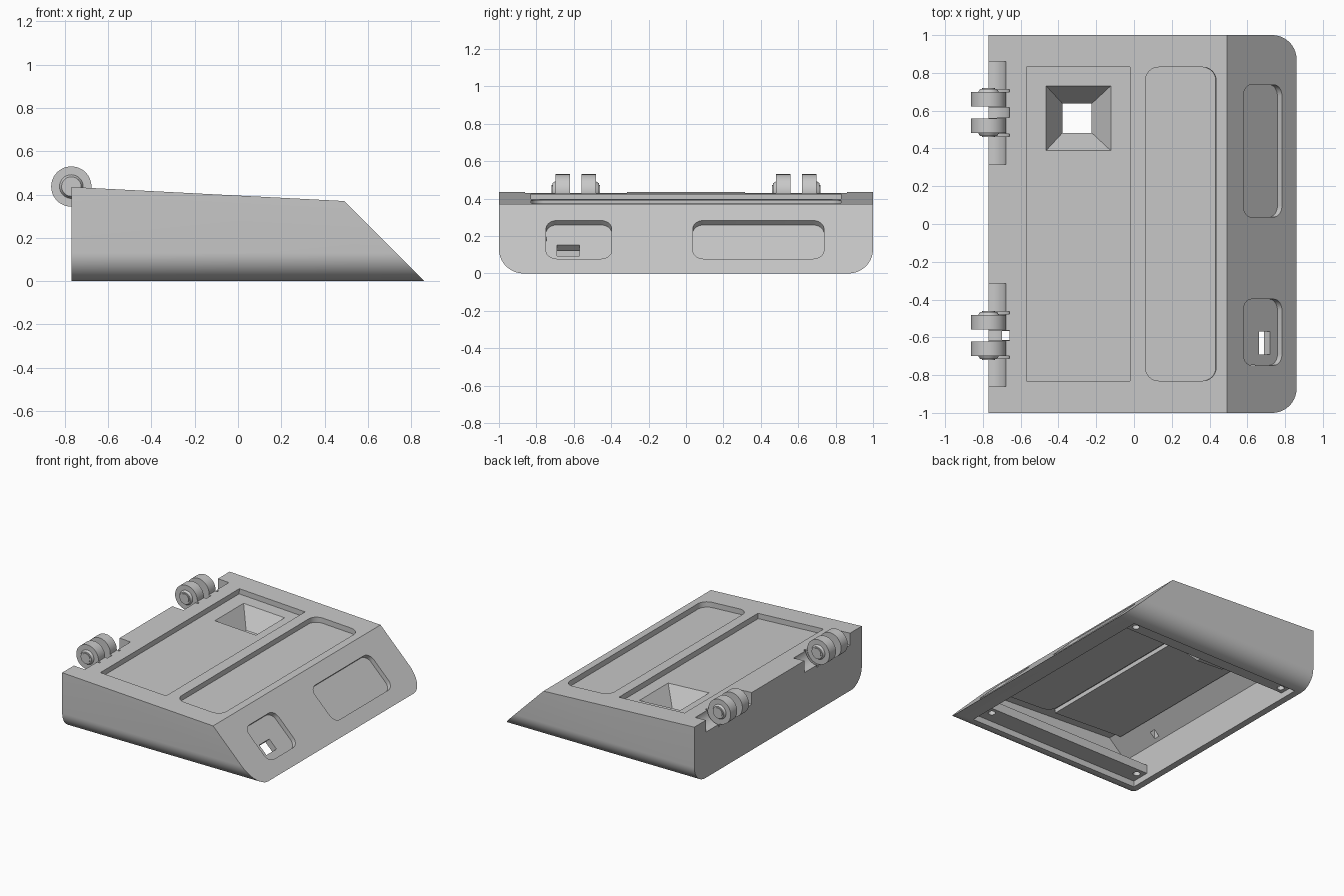
import bpy, bmesh, math
from mathutils import Matrix, Vector

cube = bpy.data.objects.get("Cube")
if cube:
    bpy.data.objects.remove(cube, do_unlink=True)

grey = bpy.data.materials.new("plain grey")
grey.use_nodes = True
COLOUR = (0.58, 0.58, 0.58, 1)
grey.diffuse_color = COLOUR
grey.node_tree.nodes["Principled BSDF"].inputs["Base Color"].default_value = COLOUR

# Corners of the side profile: upper left, upper right and the low tip
LEFT, RIGHT, TIP = Vector((-0.77, 0, 0.435)), Vector((0.492, 0, 0.37)), Vector((0.861, 0, 0))


def frame(a, b, t):
    """Matrix whose x runs from a to b, y is world y and z is the outward normal."""
    u, v = (b - a).normalized(), Vector((0, 1, 0))
    m = Matrix((u, v, u.cross(v))).transposed().to_4x4()
    m.translation = a.lerp(b, t)
    return m


def frame_at(a, b, x):
    return frame(a, b, (x - a.x) / (b.x - a.x))


def finish(name, bm, matrix):
    bmesh.ops.transform(bm, matrix=matrix, verts=bm.verts)
    bmesh.ops.recalc_face_normals(bm, faces=bm.faces)
    mesh = bpy.data.meshes.new(name)
    bm.to_mesh(mesh)
    bm.free()
    mesh.materials.append(grey)
    ob = bpy.data.objects.new(name, mesh)
    bpy.context.collection.objects.link(ob)
    return ob


def outline(w, h, r, seg=8):
    """Rectangle outline with rounded corners."""
    if r == 0:
        return [(w / 2, h / 2), (-w / 2, h / 2), (-w / 2, -h / 2), (w / 2, -h / 2)]
    pts = []
    for q, (sx, sy) in enumerate([(1, 1), (-1, 1), (-1, -1), (1, -1)]):
        for i in range(seg + 1):
            a = math.pi / 2 * (q + i / seg)
            pts.append((sx * (w / 2 - r) + r * math.cos(a), sy * (h / 2 - r) + r * math.sin(a)))
    return pts


def extrude(pts, z0, z1):
    bm = bmesh.new()
    face = bm.faces.new([bm.verts.new((x, y, z0)) for x, y in pts])
    geo = bmesh.ops.extrude_face_region(bm, geom=[face])["geom"]
    bmesh.ops.translate(bm, vec=(0, 0, z1 - z0), verts=[g for g in geo if isinstance(g, bmesh.types.BMVert)])
    return bm


def plate(name, matrix, w, h, r, z0, z1):
    return finish(name, extrude(outline(w, h, r), z0, z1), matrix)


def box(name, x0, x1, y0, y1, z0, z1):
    m = Matrix.Translation(((x0 + x1) / 2, (y0 + y1) / 2, 0))
    return plate(name, m, x1 - x0, abs(y1 - y0), 0, z0, z1)


def cone(name, matrix, r0, r1, z0, z1, seg=48):
    bm = bmesh.new()
    bmesh.ops.create_cone(bm, cap_ends=True, segments=seg, radius1=r0, radius2=r1, depth=z1 - z0)
    return finish(name, bm, matrix @ Matrix.Translation((0, 0, (z0 + z1) / 2)))


def rod(name, y, side, z0, z1, r0, r1):
    """Tapered cylinder on the hinge axis, starting at y and pointing to one side."""
    m = Matrix.Translation((LEFT.x, y, LEFT.z + 0.002)) @ Matrix.Rotation(-side * math.pi / 2, 4, 'X')
    return cone(name, m, r0, r1, z0, z1)


def funnel(name, half0, half1, z0, z1):
    """Square frustum widening upward."""
    m = frame_at(LEFT, RIGHT, -0.292) @ Matrix.Translation((0, 0.56, 0)) @ Matrix.Rotation(math.pi / 4, 4, 'Z')
    return cone(name, m, half0 * math.sqrt(2), half1 * math.sqrt(2), z0, z1, 4)


def wedge(name, x0, half, z0, r, inset):
    """Trough section run along x, then trimmed by the top and the sloping end."""
    m = Matrix(((0, 0, 1, 0), (1, 0, 0, 0), (0, 1, 0, z0 + 0.5), (0, 0, 0, 1)))
    bm = extrude(outline(half * 2, 1, r, 14), x0, 1)
    bmesh.ops.transform(bm, matrix=m, verts=bm.verts)
    for a, b in ((LEFT, RIGHT), (RIGHT, TIP)):
        n = frame(a, b, 0).col[2].to_3d()
        res = bmesh.ops.bisect_plane(bm, geom=bm.verts[:] + bm.edges[:] + bm.faces[:],
                                     plane_co=a - n * inset, plane_no=n, clear_outer=True)
        bmesh.ops.edgeloop_fill(bm, edges=[e for e in res["geom_cut"] if isinstance(e, bmesh.types.BMEdge)])
    return finish(name, bm, Matrix())


def combine(target, tool, operation):
    mod = target.modifiers.new("combine", 'BOOLEAN')
    mod.operation, mod.solver, mod.object = operation, 'EXACT', tool
    bpy.context.view_layer.objects.active = target
    bpy.ops.object.modifier_apply(modifier=mod.name)
    bpy.data.objects.remove(tool, do_unlink=True)


# Hollow wedge body, open underneath
body = wedge("case_body", LEFT.x, 1, 0, 0.13, 0)
cuts, adds = [], []
combine(body, wedge("cavity", -0.72, 0.95, 0.05, 0.08, 0.05), 'DIFFERENCE')
combine(body, box("bottom_opening", -0.72, 0.72, -0.86, 0.86, -0.1, 0.06), 'DIFFERENCE')

# Two long panels in the top, each with a backing inside
for x, w, r in ((-0.295, 0.55, 0), (0.2475, 0.375, 0.07)):
    m = frame_at(LEFT, RIGHT, x)
    adds.append(plate("panel_backing", m, w + 0.04, 1.70, r, -0.08, -0.02))
    cuts.append(plate("panel_recess", m, w, 1.66, r, -0.04, 0.1))

# Two rounded pockets in the sloping end
for y, h in ((-0.573, 0.35), (0.387, 0.70)):
    m = frame_at(RIGHT, TIP, 0.681) @ Matrix.Translation((0, y, 0))
    adds.append(plate("pocket_backing", m, 0.34, h + 0.06, 0.08, -0.08, -0.02))
    cuts.append(plate("pocket_recess", m, 0.29, h, 0.06, -0.034, 0.1))
m = frame_at(RIGHT, TIP, 0.715) @ Matrix.Translation((0, -0.63, 0))
cuts.append(plate("port_hole", m, 0.085, 0.12, 0, -0.2, 0.1))

# Square funnel through the wide panel
adds.append(funnel("funnel_wall", 0.11, 0.215, -0.18, -0.05))
cuts.append(funnel("funnel_cut", 0.077, 0.1785, -0.18, -0.03))
cuts.append(funnel("funnel_hole", 0.077, 0.077, -0.25, -0.1))

# Sloping stiffener inside the hinge edge
m = Matrix.Rotation(math.pi / 2, 4, 'X')
adds.append(finish("hinge_stiffener", extrude([(-0.75, 0.22), (-0.55, 0.40), (-0.75, 0.42)], -0.96, 0.96), m))

for s in (-1, 1):
    # Ledges with screw holes along the bottom
    adds.append(box("ledge", -0.74, 0.7, s * 0.72, s * 0.955, 0.045, 0.11))
    for x in (-0.67, 0.63):
        cuts.append(cone("screw_hole", Matrix.Translation((x, s * 0.77, 0)), 0.025, 0.025, -0.1, 0.2, 24))
    # Hinge trough with clearance slots
    cuts.append(rod("hinge_trough", 0, s, 0.315, 0.86, 0.092, 0.092))
    for y, w in ((0.47, 0.015), (0.59, 0.055), (0.705, 0.015)):
        cuts.append(rod("hinge_slot", 0, s, y - w / 2, y + w / 2, 0.112, 0.112))
cuts.append(box("hinge_hole", -0.70, -0.66, -0.613, -0.567, 0.2, 0.6))

for tool in adds:
    combine(body, tool, 'UNION')
for tool in cuts:
    combine(body, tool, 'DIFFERENCE')

# Hinge knuckles, each with a tapered cap and a pin end on its outer side
parts = [body]
for label, y in (("back", 0.59), ("front", -0.59)):
    for side in (-1, 1):
        parts.append(rod(label + "_hinge_knuckle", y, side, 0.031, 0.109, 0.093, 0.093))
        parts.append(rod(label + "_hinge_cap", y, side, 0.1, 0.125, 0.06, 0.045))
        parts.append(rod(label + "_hinge_pin", y, side, 0.1, 0.13, 0.035, 0.035))

# Smooth the rounded surfaces, keep the edges sharp
bpy.ops.object.select_all(action='DESELECT')
for ob in parts:
    ob.select_set(True)
bpy.context.view_layer.objects.active = body
bpy.ops.object.shade_smooth_by_angle(angle=math.radians(30))
